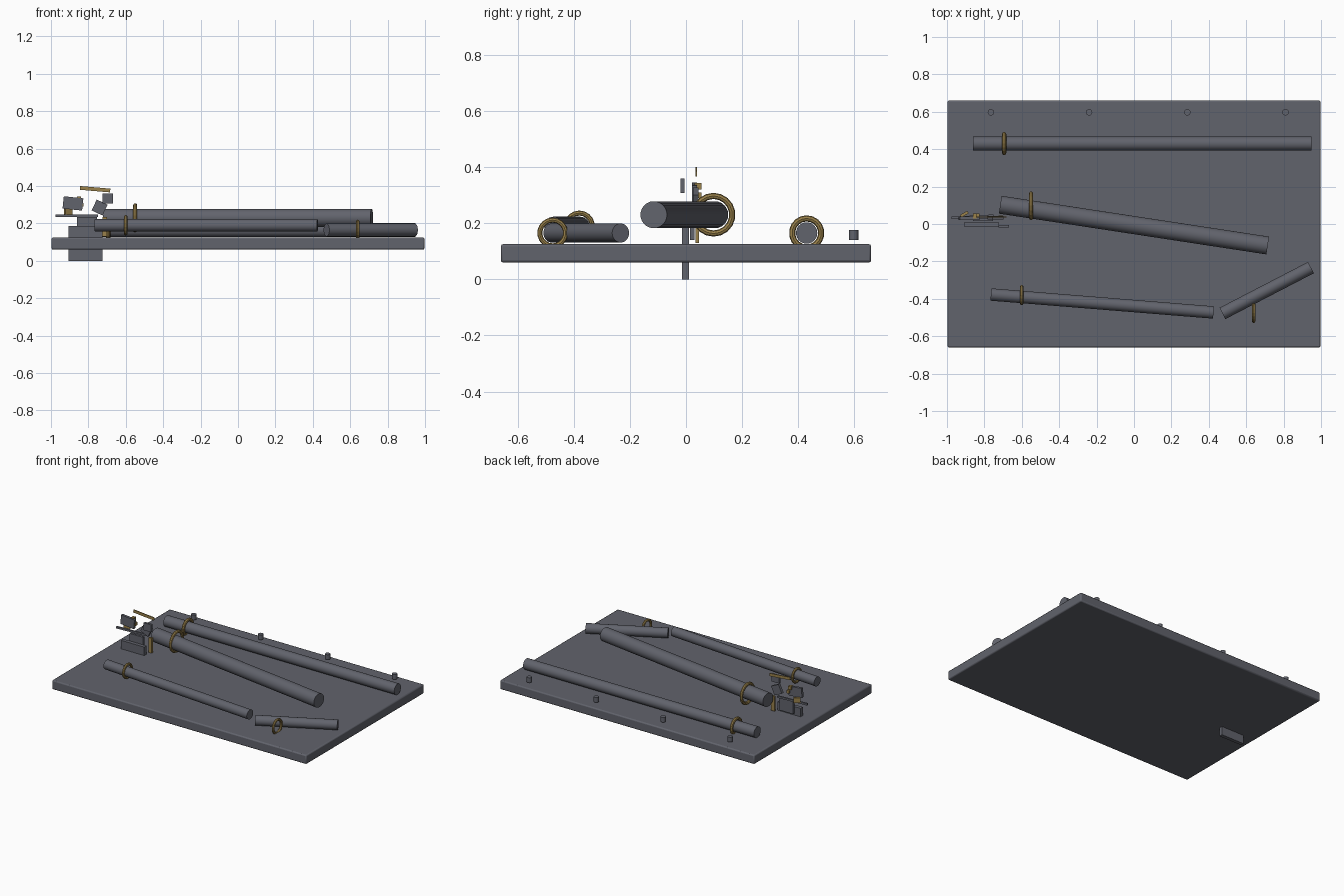
import bpy
from math import radians
from mathutils import Vector

if "Cube" in bpy.data.objects:
    bpy.data.objects.remove(bpy.data.objects["Cube"])

STEEL = bpy.data.materials.new("dark_steel")
STEEL.diffuse_color = (0.12, 0.125, 0.15, 1)
STEEL.use_nodes = True
STEEL.node_tree.nodes["Principled BSDF"].inputs["Base Color"].default_value = STEEL.diffuse_color
BRASS = bpy.data.materials.new("brass")
BRASS.diffuse_color = (0.32, 0.22, 0.07, 1)
BRASS.use_nodes = True
BRASS.node_tree.nodes["Principled BSDF"].inputs["Base Color"].default_value = BRASS.diffuse_color


def finish(name, mat, smooth=True):
    o = bpy.context.object
    o.name = name
    o.data.materials.append(mat)
    if smooth:
        bpy.ops.object.shade_smooth_by_angle(angle=radians(35))
    return o


def box(name, mat, x, y, z, tilt=0, yaw=0, bevel=0):
    """Box from (min, max) ranges, tilted about y and yawed about z."""
    centre = [(a + b) / 2 for a, b in (x, y, z)]
    bpy.ops.mesh.primitive_cube_add(size=1, location=centre)
    o = bpy.context.object
    o.scale = [b - a for a, b in (x, y, z)]
    bpy.ops.object.transform_apply(location=False, rotation=False, scale=True)
    o.rotation_euler = (0, radians(tilt), radians(yaw))
    if bevel:
        m = o.modifiers.new("bevel", "BEVEL")
        m.width, m.segments = bevel, 2
    return finish(name, mat, bool(bevel))


def tube(name, a, b, r):
    a, b = Vector(a), Vector(b)
    bpy.ops.mesh.primitive_cylinder_add(vertices=24, radius=r, depth=(b - a).length,
                                        location=(a + b) / 2)
    bpy.context.object.rotation_euler = (b - a).to_track_quat("Z", "Y").to_euler()
    return finish(name, STEEL)


def ring(name, loc, outer, minor=0.011):
    bpy.ops.mesh.primitive_torus_add(major_radius=outer - minor, minor_radius=minor,
                                     major_segments=18, minor_segments=8, location=loc,
                                     rotation=(0, radians(90), 0))
    return finish(name, BRASS, False)


# base slab
box("base_slab", STEEL, (-0.997, 0.997), (-0.66, 0.66), (0.06, 0.125), bevel=0.008)

# pipes with brass collars
tube("rear_pipe", (-0.86, 0.43, 0.165), (0.95, 0.43, 0.165), 0.038)
ring("rear_collar", (-0.694, 0.43, 0.165), 0.063)
tube("main_pipe", (-0.715, 0.103, 0.23), (0.715, -0.115, 0.23), 0.048)
ring("main_collar", (-0.55, 0.098, 0.23), 0.078)
tube("front_pipe", (-0.765, -0.377, 0.19), (0.425, -0.473, 0.19), 0.033)
ring("front_collar", (-0.6, -0.38, 0.19), 0.055, 0.009)
tube("short_pipe", (0.473, -0.478, 0.165), (0.946, -0.233, 0.165), 0.034)
ring("short_collar", (0.64, -0.475, 0.165), 0.055, 0.009)

# row of studs along the back edge
for i in range(4):
    x = -0.765 + 0.525 * i
    tube(f"stud_{i + 1}", (x, 0.597, 0.14), (x, 0.597, 0.175), 0.017)

# plate mechanism at the left end
box("lower_plate", STEEL, (-0.905, -0.725), (-0.015, 0.01), (0.0, 0.185))
box("middle_plate", STEEL, (-0.86, -0.755), (0.015, 0.03), (0.14, 0.235))
box("flat_rail", STEEL, (-0.975, -0.75), (0.033, 0.045), (0.235, 0.248), yaw=3)
box("brass_block", BRASS, (-0.93, -0.885), (0.045, 0.06), (0.243, 0.28), yaw=30)
box("left_plate", STEEL, (-0.935, -0.83), (0.022, 0.04), (0.274, 0.34), tilt=6)
box("centre_plate", STEEL, (-0.772, -0.708), (0.025, 0.044), (0.253, 0.317), tilt=25)
box("right_plate", STEEL, (-0.725, -0.667), (-0.02, -0.005), (0.307, 0.36))
box("brass_lever", BRASS, (-0.845, -0.683), (0.034, 0.04), (0.373, 0.393), tilt=5)
box("brass_pin", BRASS, (-0.845, -0.825), (0.03, 0.055), (0.29, 0.31))
box("brass_catch", BRASS, (-0.86, -0.84), (0.03, 0.055), (0.32, 0.343))
box("brass_strip", BRASS, (-0.725, -0.7), (0.034, 0.046), (0.13, 0.235))
